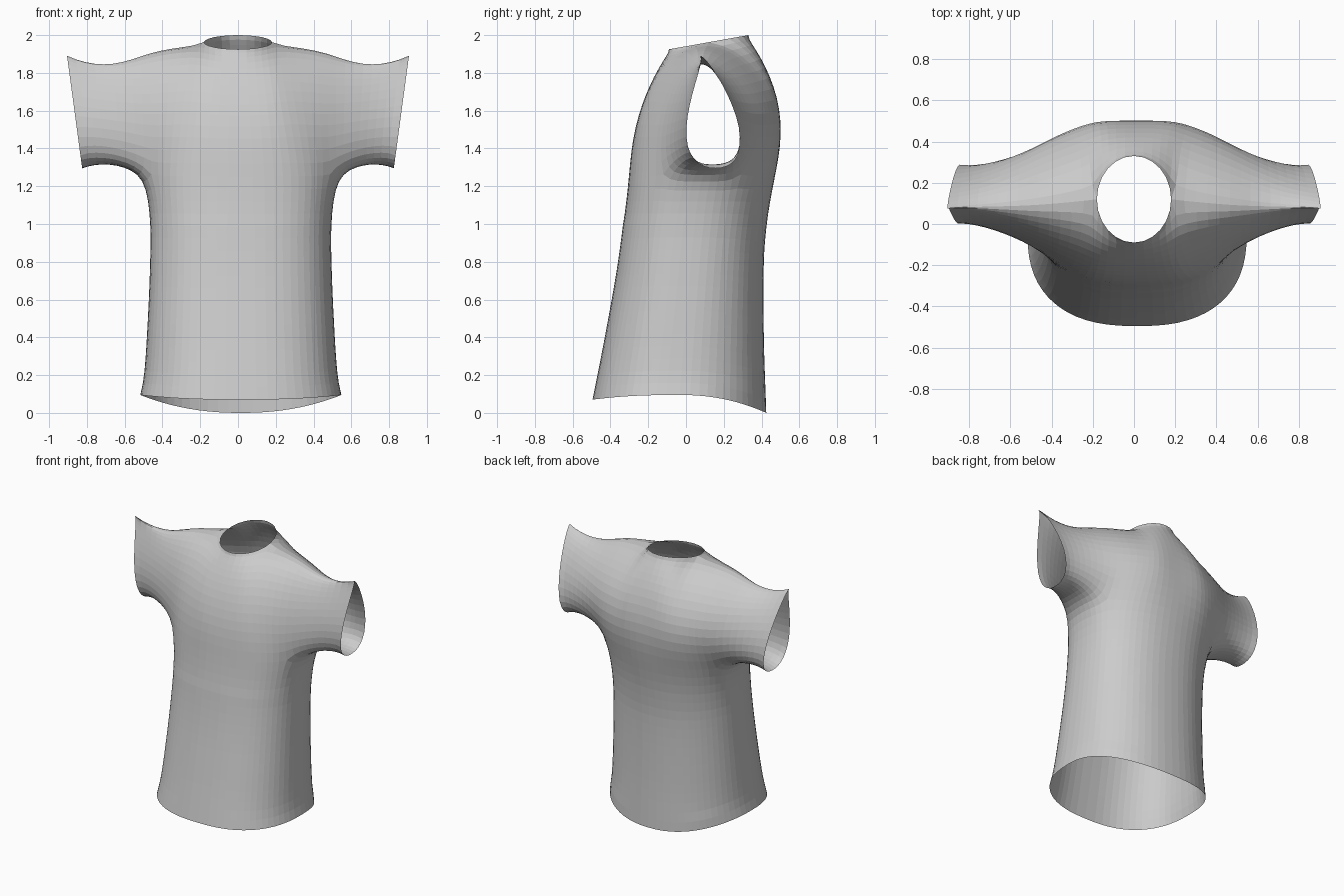
import bpy, bmesh
from math import sin, cos, pi
from mathutils import Vector

cube = bpy.data.objects.get("Cube")
if cube:
    bpy.data.objects.remove(cube, do_unlink=True)

SEG = 64          # points around the torso
CORNER = 5        # ring index where the armhole meets the chest
NECK = 6          # columns on each side of the middle that end at the collar
ROWS = 14         # rows from chest to shoulder
TOP = 1.25        # height where the torso tube ends
HALF = SEG // 4 - CORNER


def lerp(a, b, t):
    return a + (b - a) * t


def smooth_table(table, z):
    """Catmull-Rom lookup in a list of (height, value)."""
    i = 0
    while i < len(table) - 2 and z > table[i + 1][0]:
        i += 1
    (z0, v0), (z1, v1) = table[i], table[i + 1]
    zp, vp = table[max(i - 1, 0)]
    zn, vn = table[min(i + 2, len(table) - 1)]
    h = z1 - z0
    m0, m1 = (v1 - vp) / (z1 - zp) * h, (vn - v0) / (zn - z0) * h
    t = min(max((z - z0) / h, 0), 1)
    return ((2*t**3 - 3*t*t + 1) * v0 + (t**3 - 2*t*t + t) * m0
            + (3*t*t - 2*t**3) * v1 + (t**3 - t*t) * m1)


def power(v, p):
    return abs(v) ** p * (1 if v >= 0 else -1)


FRONT = [(0.07, -0.495), (0.4, -0.43), (0.8, -0.36), (TOP, -0.303)]
BACK = [(0, 0.425), (0.4, 0.412), (0.8, 0.412), (1.0, 0.428), (TOP, 0.472)]
WIDTH = [(0.09, 0.533), (0.2, 0.512), (0.5, 0.492), (0.8, 0.48), (1.0, 0.48), (TOP, 0.51)]

bm = bmesh.new()


def torso_point(k, t):
    a = 2 * pi * k / SEG
    c, s = cos(a), sin(a)
    hem = 0.095 - (0.095 if s < 0 else 0.025) * s * s
    z = lerp(hem, TOP, t)
    front, back = smooth_table(FRONT, z), smooth_table(BACK, z)
    p = 2 / 2.5 if s > 0 else 2 / 2.2
    y = (front + back) / 2 - (back - front) / 2 * power(s, p)
    return Vector((0.015 + smooth_table(WIDTH, z) * power(c, p), y, z))


def bridge(a, b):
    for i in range(len(a) - 1):
        quad = [a[i], a[i + 1], b[i + 1], b[i]]
        if len(set(quad)) == 4:
            bm.faces.new(quad)


# Torso tube; angles start at the left side and run across the front
rings = [[bm.verts.new(torso_point(k, i / 18)) for k in range(SEG)] for i in range(19)]
for low, high in zip(rings, rings[1:]):
    bridge(low + low[:1], high + high[:1])
chest = rings[-1]


# Upper edge of each column: collar rim near the middle, shoulder line outside.
# Also gives how square the column's curve is (lower is rounder on top).
def upper_edge(i, side):
    if abs(i) <= NECK:
        a = pi / 2 * i / NECK
        y = 0.12 + side * 0.21 * cos(a)
        rim = Vector((0.18 * sin(a), y, 1.925 + (y + 0.09) / 0.42 * 0.075))
        return rim, lerp(1, 0.45, sin(a) ** 2)
    t = (abs(i) - NECK) / (HALF - NECK)
    x = lerp(0.18, 0.47, t) * (1 if i > 0 else -1)
    return Vector((x, lerp(0.12, 0.085, t), 1.975 - 0.043 * t)), lerp(0.45, 0.65, t)


# Chest and upper back columns, sharing vertices along the shoulder line
columns = {-1: [], 1: []}
shoulder = {}
for side in (-1, 1):
    for i in range(-HALF, HALF + 1):
        base = chest[SEG // 4 - i if side < 0 else (3 * SEG // 4 + i) % SEG]
        end, curve = upper_edge(i, side)
        edge = abs(i) / HALF
        bulge = -0.02 * edge if side < 0 else lerp(0.054, 0.145, edge)
        col = [base]
        for j in range(1, ROWS):
            s = 1 - (1 - j / ROWS) ** 1.5
            p = base.co.lerp(end, s)
            p.y = lerp(end.y, base.co.y, (1 - s * s) ** curve) + bulge * 4 * s * (1 - s)
            col.append(bm.verts.new(p))
        key = (i, side) if abs(i) < NECK else i
        if key not in shoulder:
            shoulder[key] = bm.verts.new(end)
        columns[side].append(col + [shoulder[key]])
    for a, b in zip(columns[side], columns[side][1:]):
        bridge(a, b)


# Teardrop sleeve opening; q runs from underarm 0 to shoulder 1
def cuff_point(q, side, sx):
    h = (1 - cos(pi * q)) / 2
    y = 0.155 - 0.08 * q * q + side * 0.145 * sin(pi * q) * (1.72 - 1.8 * q + 0.1 * q * q)
    return Vector((sx * lerp(0.825, 0.905, h), y, lerp(1.295, 1.89, h)))


# Sleeves lofted outward from the armholes
for sx in (-1, 1):
    pick = -1 if sx > 0 else 0
    front, back = columns[-1][pick], columns[1][pick]
    ks = range(-CORNER + 1, CORNER)
    under = [chest[(k if sx > 0 else SEG // 2 + k) % SEG] for k in ks]
    if sx < 0:
        under.reverse()
    loop = front + back[-2::-1] + under
    spec = [(0.22 + 0.78 * (1 - (1 - j / ROWS) ** 1.2), -1) for j in range(ROWS + 1)]
    spec += [(q, 1) for q, _ in spec[-2::-1]]
    spec += [(0.22 * abs(k) / CORNER, 1 if k < 0 else -1) for k in ks]
    start = [v.co.copy() for v in loop]
    previous = loop
    for r in range(1, 10):
        t = r / 9
        ease_y, ease_z = 1 - (1 - t) ** 1.6, 1 - (1 - t) ** 2.2
        ring = []
        for p, (q, side) in zip(start, spec):
            e = cuff_point(q, side, sx)
            bump = lerp(0.03, -0.055, q) * 4 * t * (1 - t)
            ring.append(bm.verts.new((lerp(p.x, e.x, t), lerp(p.y, e.y, ease_y),
                                      lerp(p.z, e.z, ease_z) + bump)))
        bridge(previous + previous[:1], ring + ring[:1])
        previous = ring

# Relax the cloth where chest, collar and sleeves meet
soft = [v for v in bm.verts if v.co.z > 1.0 and not v.is_boundary]
for step in range(9):
    bmesh.ops.smooth_vert(bm, verts=soft, factor=0.5,
                          use_axis_x=True, use_axis_y=True, use_axis_z=True)

bmesh.ops.recalc_face_normals(bm, faces=bm.faces)
mesh = bpy.data.meshes.new("shirt")
bm.to_mesh(mesh)
bm.free()
shirt = bpy.data.objects.new("shirt", mesh)
bpy.context.collection.objects.link(shirt)

# Plain grey cloth
cloth = bpy.data.materials.new("grey cloth")
cloth.use_nodes = True
grey = (0.6, 0.6, 0.6, 1)
cloth.diffuse_color = grey
cloth.node_tree.nodes["Principled BSDF"].inputs["Base Color"].default_value = grey
mesh.materials.append(cloth)
